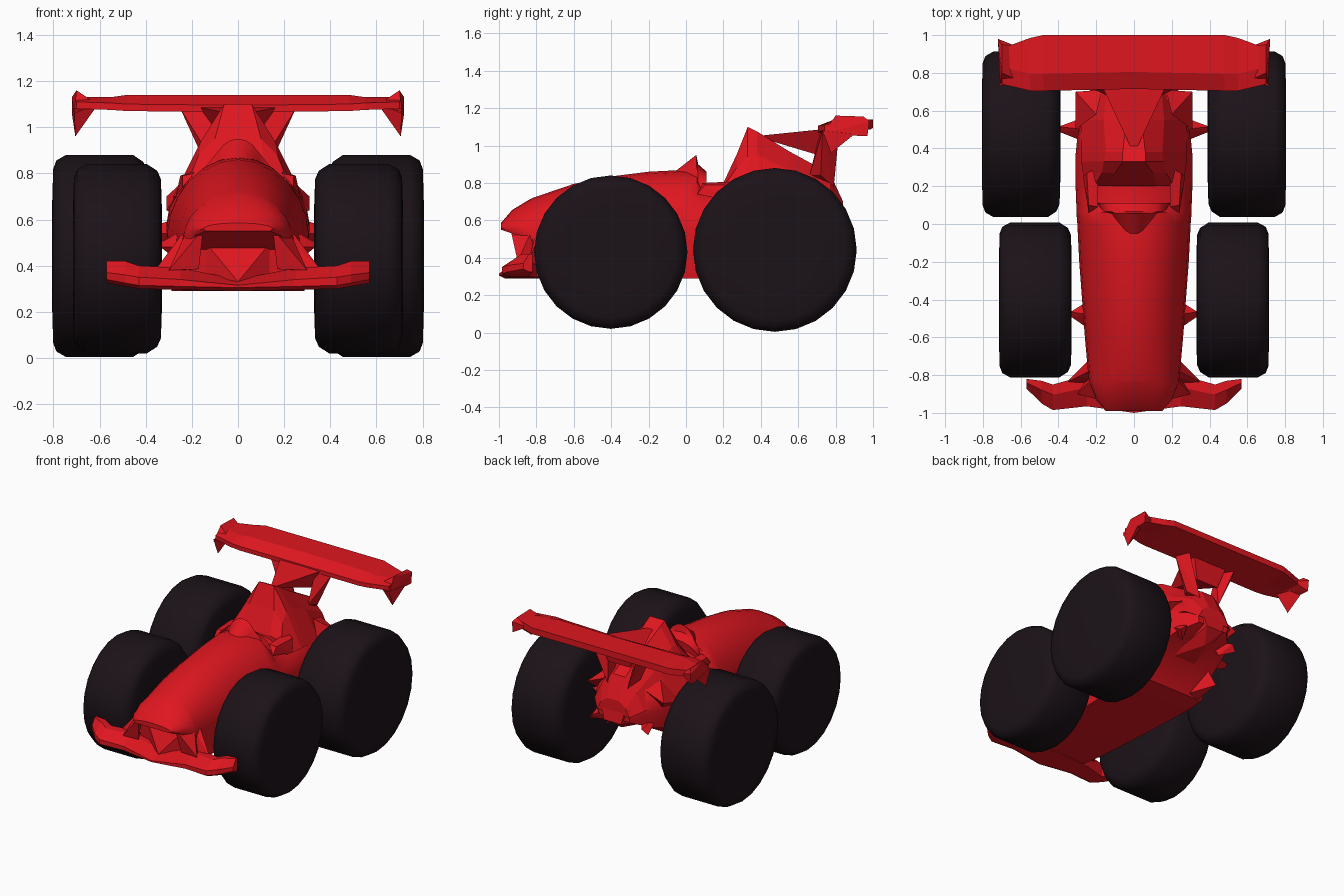
import bpy, bmesh
from math import sin, cos, pi, radians

if "Cube" in bpy.data.objects:
    bpy.data.objects.remove(bpy.data.objects["Cube"])


def material(name, color):
    m = bpy.data.materials.new(name)
    m.diffuse_color = color
    m.use_nodes = True
    m.node_tree.nodes["Principled BSDF"].inputs["Base Color"].default_value = m.diffuse_color
    return m


RED = material("red_paint", (0.74, 0.008, 0.014, 1))
BLACK = material("tyre_rubber", (0.011, 0.006, 0.009, 1))


def finish(name, bm, mat, angle=None):
    bmesh.ops.recalc_face_normals(bm, faces=bm.faces)
    me = bpy.data.meshes.new(name)
    bm.to_mesh(me)
    bm.free()
    ob = bpy.data.objects.new(name, me)
    bpy.context.collection.objects.link(ob)
    me.materials.append(mat)
    if angle:
        bpy.ops.object.select_all(action='DESELECT')
        ob.select_set(True)
        bpy.context.view_layer.objects.active = ob
        bpy.ops.object.shade_smooth_by_angle(angle=radians(angle))
    return ob


def loft(name, rings, mat, angle=None):
    """Skin a list of equal-sized closed rings and cap both ends."""
    bm = bmesh.new()
    vs = [[bm.verts.new(p) for p in r] for r in rings]
    n = len(rings[0])
    for a, b in zip(vs, vs[1:]):
        for i in range(n):
            j = (i + 1) % n
            bm.faces.new((a[i], a[j], b[j], b[i]))
    bm.faces.new(vs[0])
    bm.faces.new(vs[-1])
    return finish(name, bm, mat, angle)


def hull(name, pts, both=False):
    """Faceted part from a few corner points; both=True gives a mirrored pair."""
    for s, tag in ((1, "_right"), (-1, "_left")) if both else ((1, ""),):
        bm = bmesh.new()
        for x, y, z in pts:
            bm.verts.new((s * x, y, z))
        r = bmesh.ops.convex_hull(bm, input=bm.verts)
        loose = [v for v in r["geom_interior"] if isinstance(v, bmesh.types.BMVert)]
        bmesh.ops.delete(bm, geom=loose, context='VERTS')
        finish(name + tag, bm, RED)


def sym(pts):
    return pts + [(-x, y, z) for x, y, z in pts if x]


# Tyres: soft rounded shoulders and slightly domed side walls
def tyre(name, side, x0, x1, y, z, r):
    prof = [(0, .55), (.004, .84), (.02, .93), (.065, 1), (-.06, 1), (-.018, .945), (-.004, .86), (0, .55)]
    rings = []
    for i, (dx, k) in enumerate(prof):
        x = (x0 if i < 4 else x1) + dx
        rings.append([(side * x, y + r * k * sin(2 * pi * t / 24),
                       z - r * k * cos(2 * pi * t / 24)) for t in range(24)])
    loft(name, rings, BLACK, 60)


for s, tag in ((1, "right"), (-1, "left")):
    tyre("front_tyre_" + tag, s, .33, .715, -.402, .43, .41)
    tyre("rear_tyre_" + tag, s, .39, .805, .475, .442, .438)


# Main body: flat floor, upright sides, rounded top, tail rising behind
def body_ring(y, w, zb, zs, zt):
    arc = [(w * cos(pi * t / 12), y, zs + (zt - zs) * sin(pi * t / 12)) for t in range(13)]
    return arc + [(-w * .93, y, zb), (w * .93, y, zb)]


stations = [(-.99, .15, .55, .56, .585), (-.93, .20, .53, .55, .655), (-.84, .235, .47, .52, .71),
            (-.82, .24, .30, .50, .72), (-.6, .26, .29, .50, .795), (-.4, .275, .29, .50, .835),
            (-.2, .29, .29, .50, .86), (0, .30, .29, .52, .87), (.06, .305, .29, .53, .86),
            (.09, .305, .29, .55, .80), (.22, .31, .29, .56, .79), (.36, .31, .30, .58, .82),
            (.46, .30, .42, .60, .83), (.7, .24, .50, .62, .82), (.83, .13, .56, .61, .71)]
loft("body", [body_ring(*s) for s in stations], RED, 35)

# Windscreen block in front of the cockpit
loft("windscreen", [body_ring(y, w, .72, .74, zt) for y, w, zt in
                    ((-.06, .08, .86), (.055, .13, .95), (.065, .17, .90), (.11, .19, .86), (.10, .21, .78))],
     RED, 30)

# Cockpit side rims
hull("cockpit_rim", [(.24, .06, .74), (.24, .10, .79), (.19, .09, .80),
                     (.25, .27, .79), (.19, .30, .81), (.27, .25, .70)], True)

# Engine cover and air intake behind the cockpit
loft("engine_cover", [[(-wb, y, zb), (-wm, y, zm), (-wt, y, zt), (wt, y, zt), (wm, y, zm), (wb, y, zb)]
                      for y, wb, zb, wm, zm, wt, zt in (
    (.20, .26, .70, .21, .78, .12, .80),
    (.27, .27, .70, .17, .88, .10, .95),
    (.33, .28, .70, .16, .94, .06, 1.10),
    (.38, .28, .70, .15, .95, .06, 1.075),
    (.55, .28, .66, .16, .87, .04, .97),
    (.77, .20, .64, .14, .76, .05, .85),
    (.84, .13, .60, .10, .66, .05, .70))], RED)

# Front wing: lofted across the car, swept tips
half = [(.57, -.87, -.82, .325, .37, .42), (.49, -.95, -.83, .31, .36, .42),
        (.43, -.985, -.85, .30, .35, .40), (.25, -.965, -.80, .295, .34, .39)]
span = [(-x, *r) for x, *r in half] + [(0, -1.0, -.78, .29, .315, .34)] + half[::-1]
loft("front_wing", [[(x, yf, zb + .015), (x, yf, zf), (x, yf * .4 + yb * .6, zt), (x, yb, zt),
                     (x, yb, zb), (x, yf + .03, zb)] for x, yf, yb, zb, zf, zt in span], RED)

# Nose struts, nose keel and wing fillets
hull("nose_strut", [(.17, -.90, .385), (.30, -.90, .38), (.24, -.80, .38), (.20, -.80, .60),
                    (.15, -.94, .56), (.18, -.86, .58)], True)
hull("nose_keel", sym([(0, -.92, .33), (.14, -.84, .50), (.2, -.78, .33)]))
hull("nose_fillet", [(.18, -.80, .55), (.24, -.78, .54), (.36, -.84, .38), (.24, -.72, .32),
                     (.2, -.84, .40)], True)


# Suspension stubs reaching to the wheels
def stub(name, x0, x1, y, z, d):
    hull(name, [(x0, y - d, z), (x0, y + d, z), (x0, y, z - d), (x0, y, z + d),
                (x1, y - .01, z), (x1, y + .015, z + .02)], True)


stub("front_stub", .24, .335, -.48, .48, .075)
stub("rear_stub", .25, .40, .50, .54, .07)

# Rear mechanicals under the tail
hull("rear_horn", [(.20, .58, .80), (.31, .50, .64), (.31, .70, .70), (.17, .71, .76), (.22, .6, .60)], True)
hull("diffuser_fin", [(.17, .38, .31), (.26, .36, .30), (.27, .54, .34), (.22, .52, .44)], True)
hull("exhaust", [(.10, .66, .56), (.22, .62, .58), (.24, .78, .48), (.20, .80, .52), (.16, .7, .46)], True)
hull("gearbox", sym([(.10, .5, .44), (.12, .6, .60), (.07, .85, .54), (.09, .84, .62), (0, .74, .46)]))

# Rear wing: main plane, tapered tips
half = [(.70, .74, .93, 1.09, 1.13), (.55, .705, .985, 1.085, 1.13), (.48, .705, 1.0, 1.08, 1.14)]
span = [(-x, *r) for x, *r in half] + [(0, .715, 1.0, 1.075, 1.14)] + half[::-1]
loft("rear_wing", [[(x, y0, zf - .01), (x, y0, zf + .02), (x, y0 + .09, zt), (x, y1, zt),
                    (x, y1, zt - .045), (x, y0 + .1, zf)] for x, y0, y1, zf, zt in span], RED)

# Rear wing end plates with downward tips
hull("end_plate_top", [(.61, .76, 1.10), (.62, .94, 1.10), (.72, .98, 1.13), (.72, .97, 1.05),
                       (.70, .80, 1.16), (.70, .95, 1.155), (.71, .73, 1.06)], True)
hull("end_plate_tip", [(.62, .76, 1.08), (.71, .73, 1.08), (.72, .90, 1.06), (.66, .86, 1.08),
                       (.705, .775, .96)], True)

# Rear wing pylon: forward spine plus upright legs
hull("wing_spine", sym([(0, .37, 1.05), (.16, .71, 1.085), (.14, .80, 1.09), (.09, .77, .93)]))
hull("wing_leg", [(.25, .73, 1.08), (.20, .82, 1.09), (.12, .72, 1.08), (.10, .66, .84),
                  (.14, .72, .84), (.08, .79, .78), (.14, .78, .94)], True)
